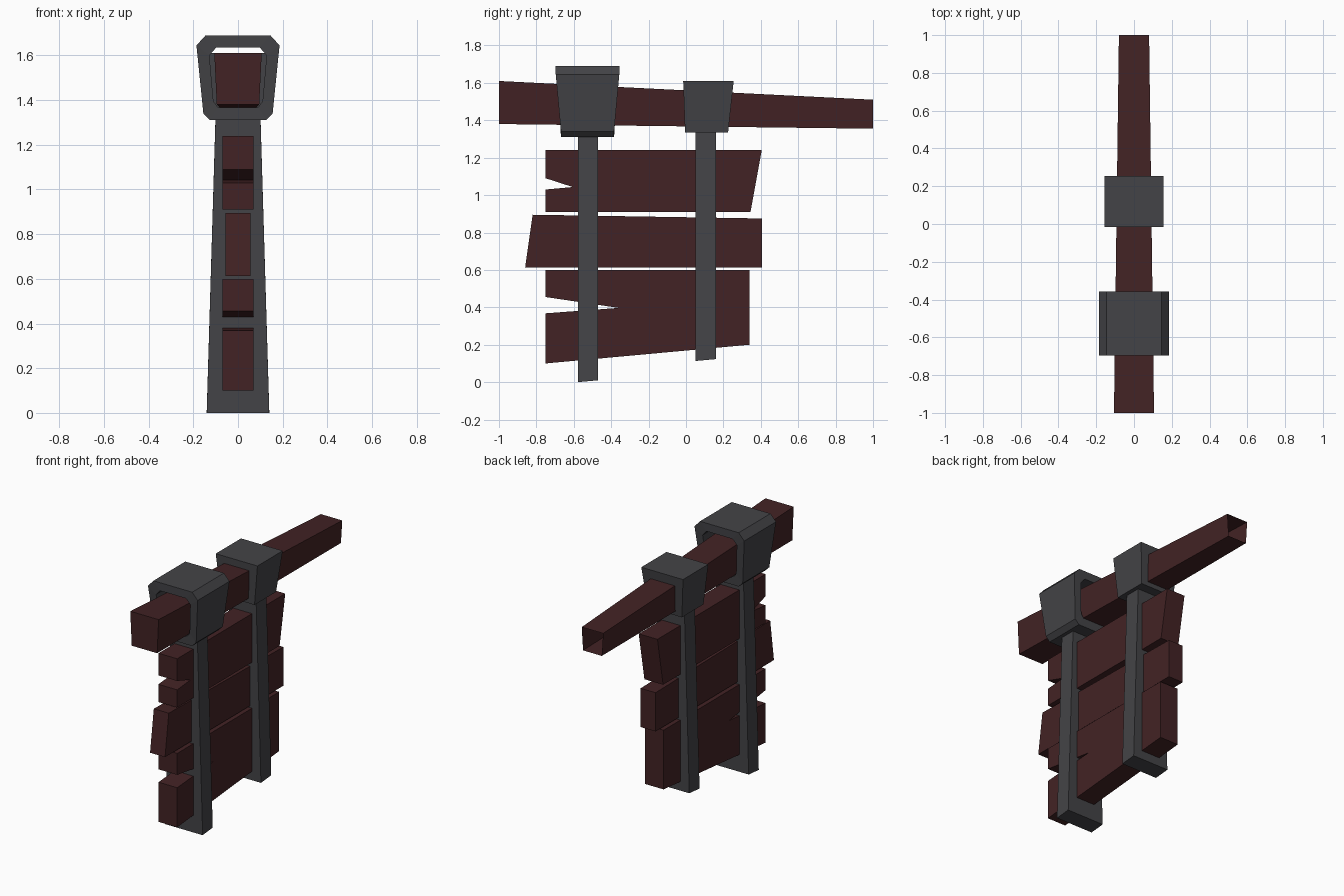
import bpy, bmesh

if "Cube" in bpy.data.objects:
    bpy.data.objects.remove(bpy.data.objects["Cube"])


def material(name, rgb):
    m = bpy.data.materials.new(name)
    m.diffuse_color = (*rgb, 1)
    m.use_nodes = True
    m.node_tree.nodes["Principled BSDF"].inputs["Base Color"].default_value = m.diffuse_color
    return m


wood = material("dark red wood", (0.055, 0.0162, 0.0178))
iron = material("dark grey iron", (0.057, 0.057, 0.063))


def finish(name, bm, mat):
    bmesh.ops.recalc_face_normals(bm, faces=bm.faces)
    me = bpy.data.meshes.new(name)
    bm.to_mesh(me)
    bm.free()
    me.materials.append(mat)
    ob = bpy.data.objects.new(name, me)
    bpy.context.collection.objects.link(ob)
    return ob


def bridge(bm, a, b):
    n = len(a)
    return [bm.faces.new((a[i], a[(i + 1) % n], b[(i + 1) % n], b[i])) for i in range(n)]


def loft(name, a, b, mat, open_end=False):
    """Closed solid between two matching loops of points."""
    bm = bmesh.new()
    va, vb = [[bm.verts.new(p) for p in loop] for loop in (a, b)]
    bridge(bm, va, vb)
    bm.faces.new(va)
    end = bm.faces.new(vb)
    bmesh.ops.recalc_face_normals(bm, faces=bm.faces)
    if open_end:
        bmesh.ops.delete(bm, geom=[end], context='FACES_ONLY')
    return finish(name, bm, mat)


def plank(name, half, pts):
    loft(name, [(-half, y, z) for y, z in pts], [(half, y, z) for y, z in pts], wood)


# Tapered beam, open at the back end
def beam_end(y, top, bottom, z0, z1):
    return [(-bottom, y, z0), (bottom, y, z0), (top, y, z1), (-top, y, z1)]


loft("beam", beam_end(-1, 0.106, 0.095, 1.38, 1.61),
     beam_end(1, 0.08, 0.07, 1.355, 1.51), wood, open_end=True)

# Sign planks, with split ends
plank("top_plank", 0.07, [(-0.75, 1.24), (0.405, 1.24), (0.345, 0.91), (-0.75, 0.91),
                          (-0.75, 1.03), (-0.605, 1.043), (-0.75, 1.09)])
plank("middle_plank", 0.056, [(-0.82, 0.895), (0.405, 0.875), (0.405, 0.613), (-0.86, 0.613)])
plank("bottom_plank", 0.07, [(-0.75, 0.60), (0.34, 0.60), (0.34, 0.20), (-0.75, 0.10),
                             (-0.75, 0.368), (-0.36, 0.397), (-0.75, 0.455)])


# Straps, wider towards the bottom
def strap(name, y0, y1, z0, z1):
    def ring(half, za, zb):
        return [(-half, y0, za), (half, y0, za), (half, y1, zb), (-half, y1, zb)]
    loft(name, ring(0.14 - 0.03 * z0, z0, z0 + 0.01), ring(0.1, z1, z1), iron)


strap("front_strap", -0.578, -0.47, 0.0, 1.34)
strap("back_strap", 0.05, 0.16, 0.113, 1.35)


# Small bracket block
def block_ring(half, y0, y1, z):
    return [(-half, y0, z), (half, y0, z), (half, y1, z), (-half, y1, z)]


loft("back_bracket", block_ring(0.127, -0.005, 0.225, 1.335),
     block_ring(0.156, -0.015, 0.255, 1.61), iron)


# Large ring bracket with chamfered corners
def mirrored(half):
    return half + [(-x, z) for x, z in reversed(half)]


outer = mirrored([(0.145, 1.69), (0.186, 1.645), (0.155, 1.34), (0.125, 1.31)])
inner = mirrored([(0.098, 1.635), (0.128, 1.60), (0.11, 1.395), (0.09, 1.368)])
bm = bmesh.new()


def ring_loop(pts, side):
    loop = []
    for x, z in pts:
        t = min(max((z - 1.34) / 0.305, 0), 1)
        loop.append(bm.verts.new((x, -0.5265 + side * (0.142 + 0.028 * t), z)))
    return loop


of, ob_, inf, inb = (ring_loop(outer, -1), ring_loop(outer, 1),
                     ring_loop(inner, -1), ring_loop(inner, 1))
for a, b in ((of, ob_), (ob_, inb), (inb, inf), (inf, of)):
    bridge(bm, a, b)
finish("front_bracket", bm, iron)
